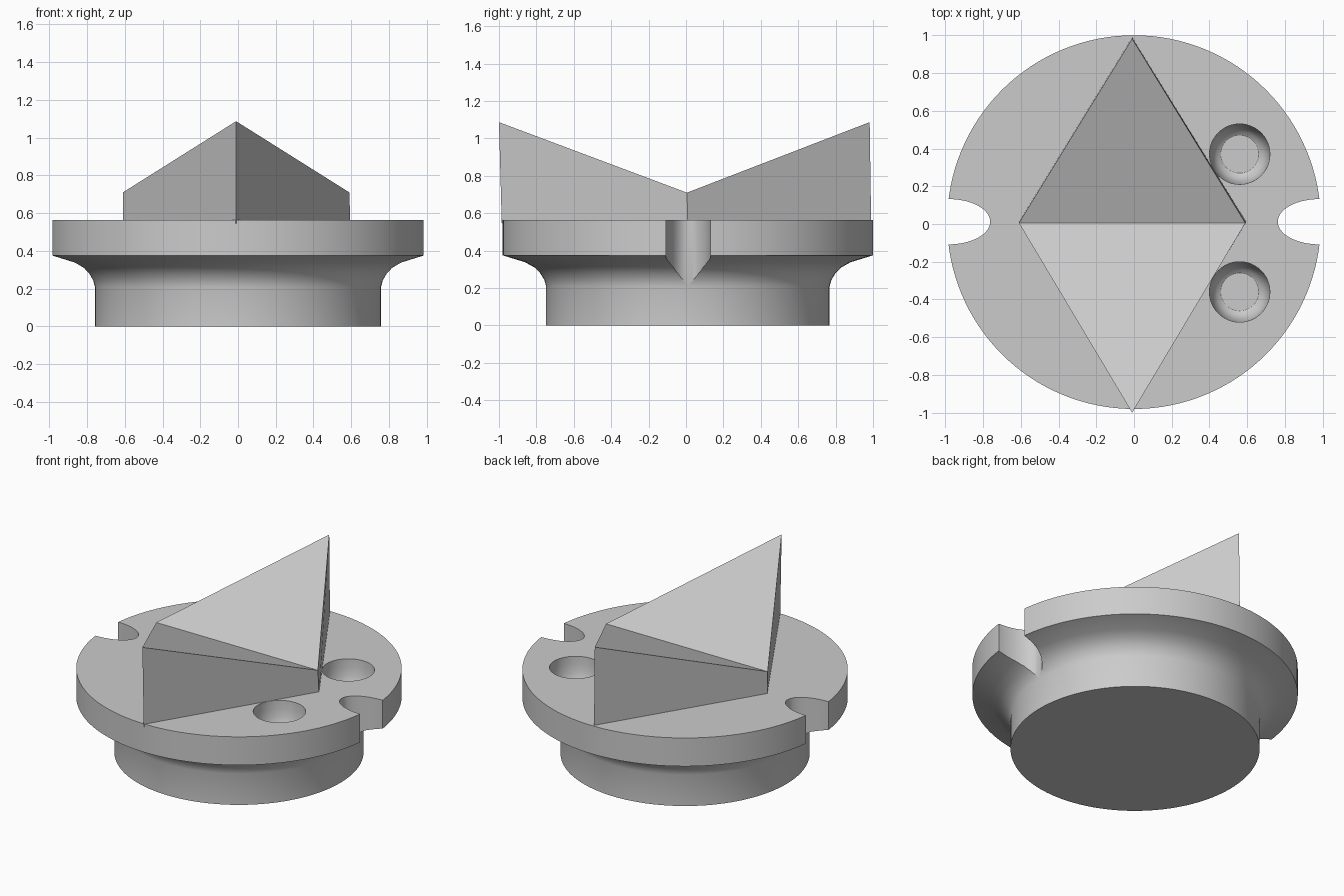
import bpy
import bmesh
from math import cos, sin, tau, radians

if "Cube" in bpy.data.objects:
    bpy.data.objects.remove(bpy.data.objects["Cube"])

GREY = (0.6, 0.6, 0.6, 1)
grey = bpy.data.materials.new("plain grey")
grey.use_nodes = True
grey.diffuse_color = GREY
grey.node_tree.nodes["Principled BSDF"].inputs["Base Color"].default_value = GREY

TOP = 0.565      # upper face of the flange
CY = 0.01        # axis of the round body


def add_object(name, bm):
    bmesh.ops.recalc_face_normals(bm, faces=bm.faces)
    mesh = bpy.data.meshes.new(name)
    bm.to_mesh(mesh)
    bm.free()
    mesh.materials.append(grey)
    obj = bpy.data.objects.new(name, mesh)
    bpy.context.collection.objects.link(obj)
    return obj


def loft(name, rings):
    """Join equal point rings with side faces and cap both ends."""
    bm = bmesh.new()
    loops = [[bm.verts.new(p) for p in ring] for ring in rings]
    n = len(loops[0])
    for low, high in zip(loops, loops[1:]):
        for i in range(n):
            j = (i + 1) % n
            bm.faces.new((low[i], low[j], high[j], high[i]))
    bm.faces.new(loops[0][::-1])
    bm.faces.new(loops[-1])
    return add_object(name, bm)


def lathe(name, profile, x, y, n, stretch=1):
    """Turn (radius, height) pairs about a vertical axis."""
    return loft(name, [[(x + r * cos(tau * i / n), y + r * stretch * sin(tau * i / n), z)
                        for i in range(n)] for r, z in profile])


def cut(target, cutter):
    cutter.hide_render = True
    mod = target.modifiers.new("cut", 'BOOLEAN')
    mod.operation = 'DIFFERENCE'
    mod.solver = 'EXACT'
    mod.object = cutter
    bpy.context.view_layer.objects.active = target
    bpy.ops.object.modifier_apply(modifier=mod.name)
    bpy.data.objects.remove(cutter)


# Round body: plug, flared neck and flange
body = lathe("flanged_base",
             [(0.758, 0), (0.758, 0.21), (0.768, 0.245), (0.79, 0.28),
              (0.82, 0.31), (0.87, 0.338), (0.99, 0.375), (0.99, TOP)],
             0, CY, 128)

# Rounded notches on both sides of the flange
for side in (-1, 1):
    cut(body, lathe("notch_cutter", [(0.22, 0.15), (0.22, 0.7)],
                    side * 0.982, 0.012, 64, 0.12 / 0.22))

# Two cupped holes with flat floors
for y in (0.37, -0.36):
    cut(body, lathe("cup_cutter",
                    [(0.1, 0.375), (0.122, 0.39), (0.14, 0.42), (0.152, 0.46),
                     (0.159, 0.51), (0.16, TOP), (0.16, 0.65)],
                    0.56, y, 48))

bpy.ops.object.select_all(action='DESELECT')
body.select_set(True)
bpy.context.view_layer.objects.active = body
bpy.ops.object.shade_smooth_by_angle(angle=radians(30))

# Diamond block with a valley across the middle and two raised tips
AX = -0.01
loft("diamond_ridge", [
    [(0.595, CY, TOP - 0.02), (AX, 0.99, TOP - 0.02),
     (-0.61, CY, TOP - 0.02), (AX, -0.985, TOP - 0.02)],
    [(0.59, 0.005, 0.71), (AX, 0.982, 1.087),
     (-0.61, 0.005, 0.71), (AX, -1.0, 1.087)]])
ridge = bpy.data.objects["diamond_ridge"]

# Fold the top face along the valley line
bm = bmesh.new()
bm.from_mesh(ridge.data)
bm.verts.ensure_lookup_table()
bmesh.ops.connect_verts(bm, verts=[bm.verts[4], bm.verts[6]])
bm.to_mesh(ridge.data)
bm.free()
